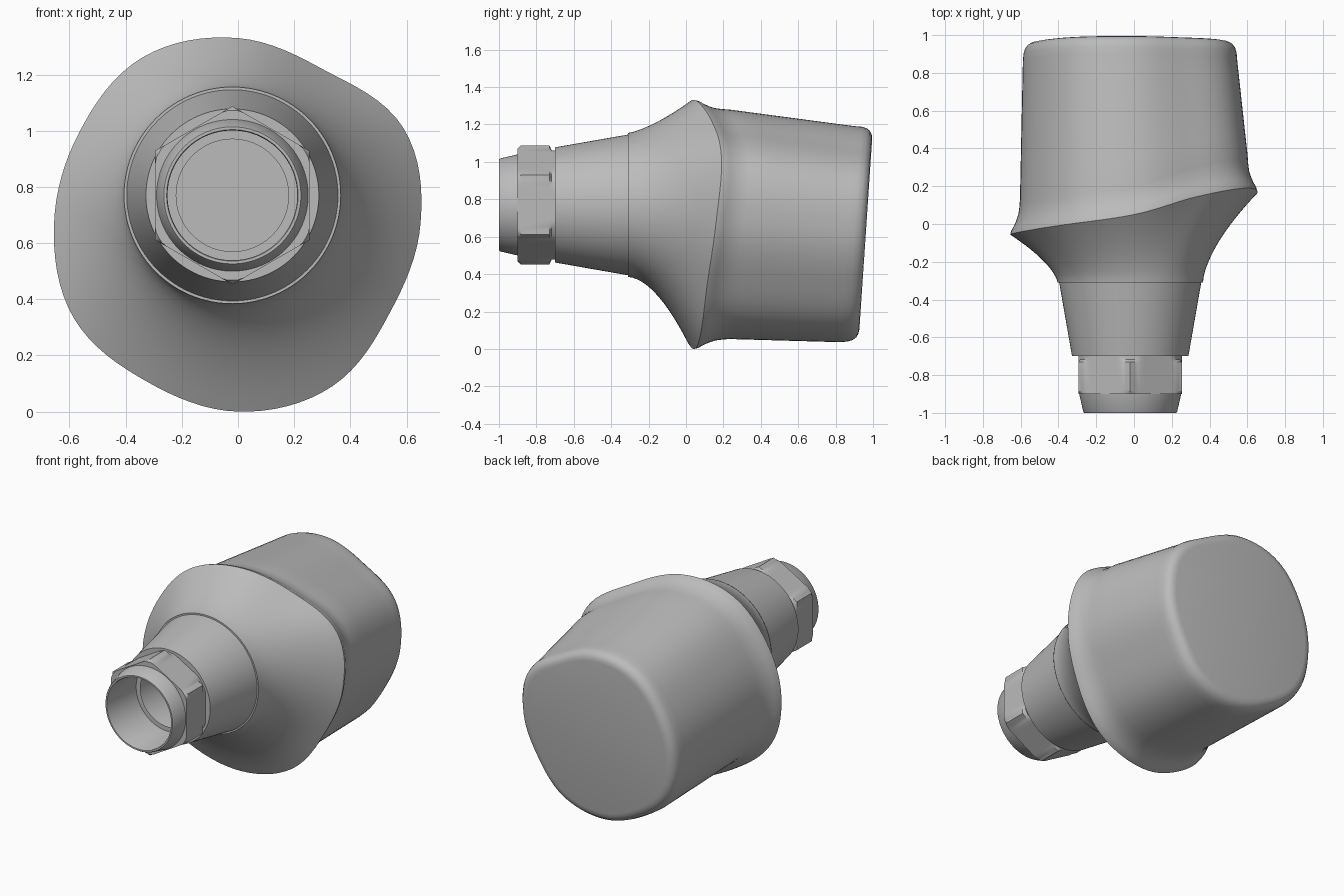
import bpy, bmesh, math
from mathutils import Vector

old = bpy.data.objects.get("Cube")
if old:
    bpy.data.objects.remove(old, do_unlink=True)

metal = bpy.data.materials.new("satin grey metal")
metal.use_nodes = True
grey = (0.5, 0.5, 0.5, 1)
metal.diffuse_color = grey
metal.node_tree.nodes["Principled BSDF"].inputs["Base Color"].default_value = grey

COUNT = 96
AXIS = Vector((-0.02, 0, 0.77))
RIM_CENTRE = Vector((0, 0, 0.67))
CAP_CENTRE = Vector((-0.02, 0, 0.617))
ANGLES = [math.tau * i / COUNT for i in range(COUNT)]

# Rim radius and rim depth at every 30 degrees
RIM_RADIUS = [.65, .68, .627, .66, .682, .652, .655, .675, .65, .67, .67, .627]
RIM_DEPTH = [.16, .19, .14, .05, 0, -.035, -.055, -.055, -.02, .04, .08, .115]


def cyclic(values, angle):
    """Smooth closed interpolation through evenly spaced values."""
    n = len(values)
    u = angle / math.tau * n
    i = int(u)
    t = u - i
    a, b, c, d = (values[(i + k) % n] for k in (-1, 0, 1, 2))
    return b + t / 2 * (c - a + t * (2 * a - 5 * b + 4 * c - d + t * (3 * (b - c) + d - a)))


def direction(angle):
    return Vector((math.cos(angle), 0, math.sin(angle)))


def circle(y, radius):
    return [AXIS + direction(a) * radius + Vector((0, y, 0)) for a in ANGLES]


def loft(name, rings, cap_start=False, cap_end=False):
    bm = bmesh.new()
    loops = [[bm.verts.new(p) for p in ring] for ring in rings]
    for low, high in zip(loops, loops[1:]):
        for i in range(COUNT):
            j = (i + 1) % COUNT
            bm.faces.new((low[i], low[j], high[j], high[i]))
    if cap_start:
        bm.faces.new(loops[0])
    if cap_end:
        bm.faces.new(loops[-1])
    bmesh.ops.recalc_face_normals(bm, faces=bm.faces)
    mesh = bpy.data.meshes.new(name)
    bm.to_mesh(mesh)
    bm.free()
    mesh.materials.append(metal)
    obj = bpy.data.objects.new(name, mesh)
    bpy.context.collection.objects.link(obj)
    bpy.ops.object.select_all(action='DESELECT')
    obj.select_set(True)
    bpy.context.view_layer.objects.active = obj
    bpy.ops.object.shade_smooth_by_angle(angle=math.radians(32))
    return obj


shape = [direction(a) * cyclic(RIM_RADIUS, a) for a in ANGLES]
depth = [cyclic(RIM_DEPTH, a) for a in ANGLES]
START = -0.31


# Concave flare running from the round collar to the wavy rim
def flare_ring(t):
    ring = []
    for base, s, y in zip(circle(0, .385), shape, depth):
        rim = RIM_CENTRE + s
        power = 1 + 1.9 * (rim - base).length
        p = base.lerp(rim, t ** power)
        p.y = START + (y - START) * t
        ring.append(p)
    return ring


# Fillet that follows the back of the rim
def fillet_ring(offset, scale):
    return [RIM_CENTRE + s * scale + Vector((0, y + offset, 0))
            for s, y in zip(shape, depth)]


# Rounded, slightly tilted back end
def end_ring(inset, scale):
    ring = []
    for s in shape:
        p = CAP_CENTRE + s * scale
        p.y = .92 + .067 * p.z - inset
        ring.append(p)
    return ring


rings = [flare_ring(i / 14) for i in range(15)]
rings += [fillet_ring(*r) for r in
          ((.02, .992), (.045, .97), (.075, .95), (.11, .933), (.15, .925), (.19, .921))]
wall_start, wall_end = rings[-1], end_ring(.1, .867)
rings += [[a.lerp(b, k / 6) for a, b in zip(wall_start, wall_end)] for k in range(1, 7)]
rings += [end_ring(*r) for r in
          ((.06, .862), (.033, .85), (.014, .828), (.004, .8), (0, .765))]
loft("post_body", rings, cap_end=True)

# Tapered collar with a fine ledge against the flare
loft("tapered_collar", [circle(START, .386), circle(START, .376),
                        circle(-.7, .308), circle(-.7, .2)])

# Hexagonal drive with relieved corners
def hex_ring(y, limit):
    ring = []
    for a in ANGLES:
        wedge = (a + math.pi / 6) % (math.pi / 3) - math.pi / 6
        ring.append(AXIS + direction(a) * min(.275 / math.cos(wedge), limit)
                    + Vector((0, y, 0)))
    return ring


loft("hex_drive", [circle(-.9, .236)] + [hex_ring(*r) for r in
     ((-.9, .302), (-.885, .32), (-.73, .32), (-.718, .292), (-.69, .292))])

# Pilot tip with its blind bore
loft("pilot_tip", [circle(*r) for r in
     ((-.89, .272), (-.9, .27), (-.992, .249), (-1, .244), (-1, .234), (-.994, .231),
      (-.4, .231))], cap_end=True)
